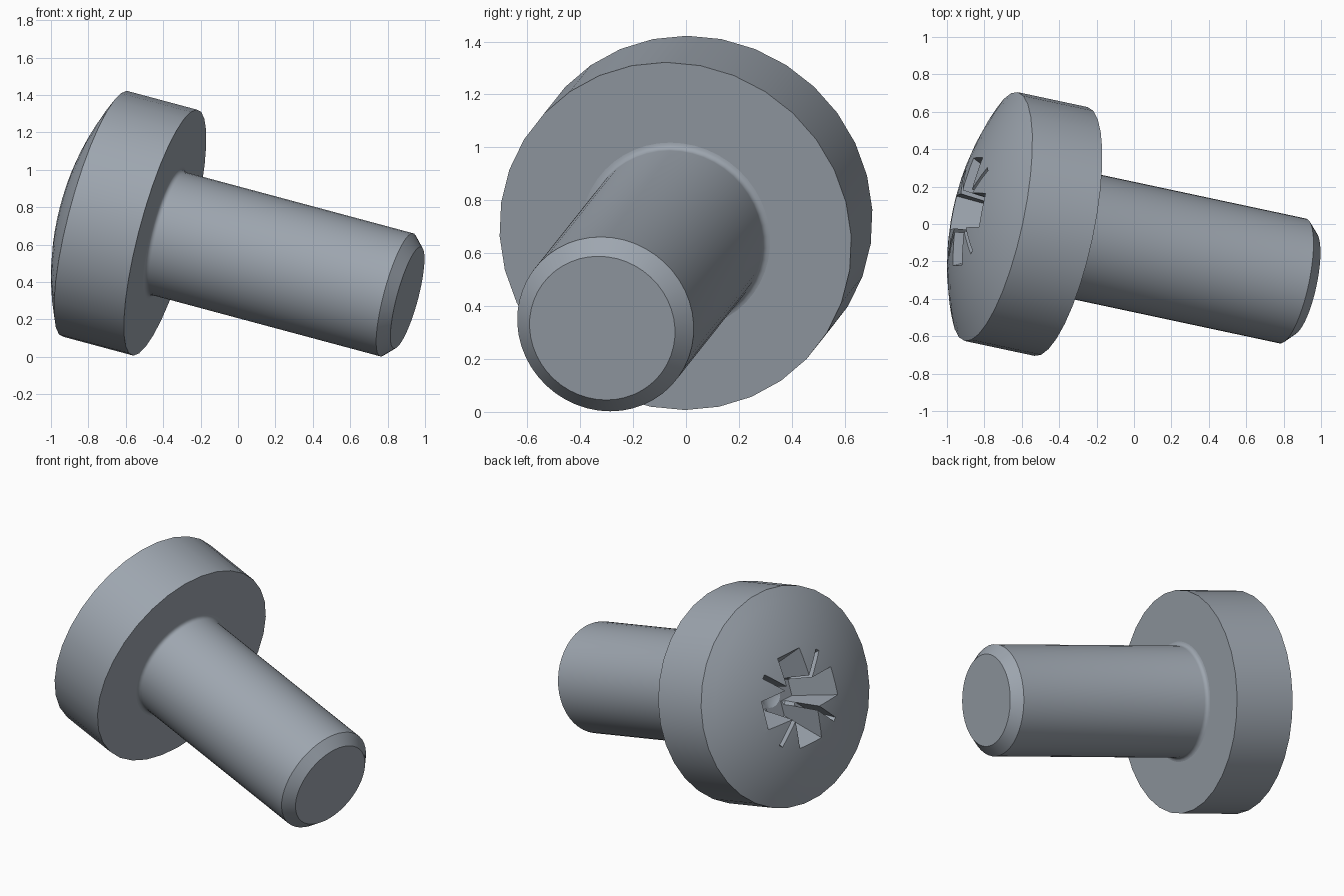
import bpy, bmesh, math
from mathutils import Matrix, Vector

cube = bpy.data.objects.get("Cube")
if cube:
    bpy.data.objects.remove(cube)

# One steel material
steel = bpy.data.materials.new("blue grey steel")
steel.use_nodes = True
colour = (0.34, 0.38, 0.43, 1)
steel.diffuse_color = colour
steel.node_tree.nodes["Principled BSDF"].inputs["Base Color"].default_value = colour

# Screw frame: local z runs from the head underside to the tip
axis = Vector((0.946, -0.202, -0.254)).normalized()
up = (Vector((0, 0, 1)) - axis * axis.z).normalized()
side = axis.cross(up)
frame = Matrix.Translation((-0.39, -0.04, 0.664)) @ Matrix((up, side, axis)).transposed().to_4x4()

HEAD_R, RIM, DOME = 0.68, 0.395, 0.165
SHAFT_R, TIP, CHAMFER, FILLET = 0.341, 1.37, 0.06, 0.025
APEX = -RIM - DOME


def make_object(name, bm):
    bmesh.ops.recalc_face_normals(bm, faces=bm.faces)
    mesh = bpy.data.meshes.new(name)
    bm.to_mesh(mesh)
    bm.free()
    mesh.materials.append(steel)
    obj = bpy.data.objects.new(name, mesh)
    bpy.context.collection.objects.link(obj)
    obj.matrix_world = frame
    return obj


def lathe(name, profile, steps):
    """Spin (radius, height) points around the screw axis."""
    bm = bmesh.new()
    verts = [bm.verts.new((r, 0, z)) for r, z in profile]
    edges = [bm.edges.new(pair) for pair in zip(verts, verts[1:])]
    bmesh.ops.spin(bm, geom=verts + edges, cent=(0, 0, 0), axis=(0, 0, 1),
                   angle=math.tau, steps=steps, use_merge=True)
    bmesh.ops.remove_doubles(bm, verts=bm.verts, dist=1e-5)
    return make_object(name, bm)


def bar_cutter(name, angle, length, width, depth):
    """Tapered bar across the axis; length and width are (surface, floor) half sizes."""
    bm = bmesh.new()
    bmesh.ops.create_cube(bm, size=2)
    for v in bm.verts:
        t = -0.3 if v.co.z < 0 else 1
        half_l = length[0] + (length[1] - length[0]) * t
        half_w = width[0] + (width[1] - width[0]) * t
        v.co = (v.co.x * half_l, v.co.y * half_w, APEX + depth * t)
    bm.transform(Matrix.Rotation(angle, 4, 'Z'))
    return make_object(name, bm)


# Domed head
ball = (HEAD_R ** 2 + DOME ** 2) / (2 * DOME)
sweep = math.asin(HEAD_R / ball)
dome = [(ball * math.sin(sweep * i / 8), APEX + ball * (1 - math.cos(sweep * i / 8)))
        for i in range(9)]
head = lathe("head", dome + [(HEAD_R, 0), (0, 0)], 32)

# Shaft with root fillet and chamfered tip
fillet = [(SHAFT_R + FILLET * (1 - math.sin(a)), FILLET * (1 - math.cos(a)))
          for a in (math.pi / 2 * i / 4 for i in range(5))]
shaft = lathe("shaft", [(0, -0.02), (SHAFT_R + FILLET, -0.02)] + fillet +
              [(SHAFT_R, TIP - CHAMFER), (SHAFT_R - CHAMFER, TIP), (0, TIP)], 48)

# Cross recess: two wide bars, two thin diagonal slots and a central cone
turn = math.radians(-4.5)
cutters = [lathe("core_cutter", [(0, APEX - 0.05), (0.15, APEX - 0.05),
                                 (0.11, APEX + 0.28), (0, APEX + 0.35)], 16)]
for i in range(2):
    angle = turn + i * math.pi / 2
    cutters.append(bar_cutter("wing_cutter", angle, (0.31, 0.16), (0.095, 0.065), 0.3))
    cutters.append(bar_cutter("slot_cutter", angle + math.pi / 4, (0.34, 0.24), (0.014, 0.012), 0.2))
for cutter in cutters:
    cutter.hide_render = True
    mod = head.modifiers.new("recess", 'BOOLEAN')
    mod.operation, mod.solver, mod.object = 'DIFFERENCE', 'EXACT', cutter

# Bake the recess and drop the cutters
bpy.context.view_layer.update()
baked = bpy.data.meshes.new_from_object(head.evaluated_get(bpy.context.evaluated_depsgraph_get()))
head.modifiers.clear()
head.data = baked
for cutter in cutters:
    bpy.data.objects.remove(cutter)

# Smooth curved faces, keep creases sharp
for obj in bpy.context.selected_objects:
    obj.select_set(False)
for obj in (head, shaft):
    obj.select_set(True)
bpy.context.view_layer.objects.active = head
bpy.ops.object.shade_smooth_by_angle(angle=math.radians(25))
